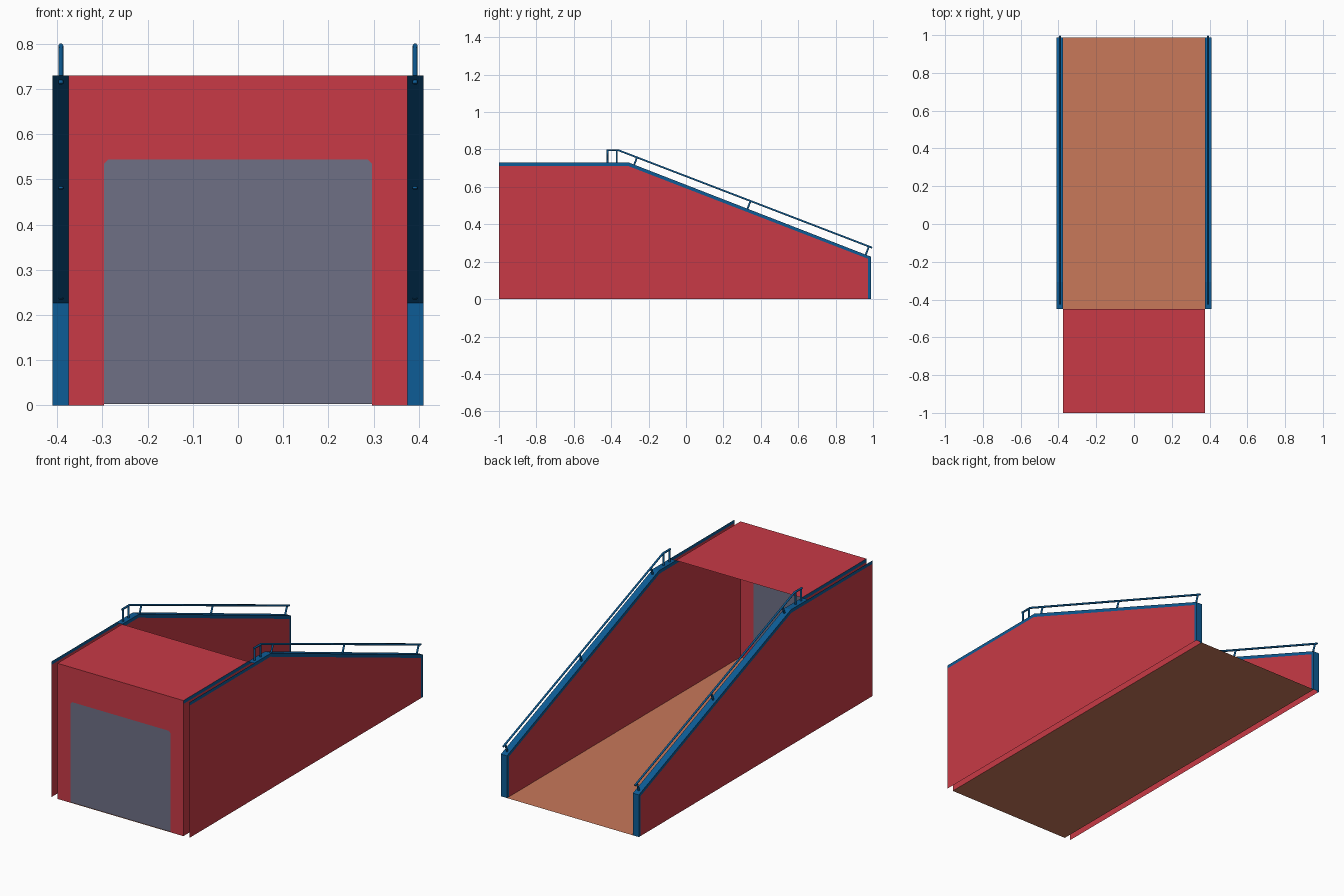
import bpy, bmesh
from mathutils import Vector

if "Cube" in bpy.data.objects:
    bpy.data.objects.remove(bpy.data.objects["Cube"])


def material(name, rgb):
    m = bpy.data.materials.new(name)
    m.diffuse_color = (*rgb, 1)
    m.use_nodes = True
    m.node_tree.nodes["Principled BSDF"].inputs["Base Color"].default_value = m.diffuse_color
    return m


RED = material("red", (0.578, 0.042, 0.061))
BLUE = material("blue", (0.004, 0.107, 0.305))
ORANGE = material("clay_orange", (0.578, 0.188, 0.102))
GREY = material("slate_grey", (0.156, 0.162, 0.235))

XI, XO = 0.375, 0.411      # inner and outer wall planes
H, ROOF_Y = 0.73, -0.45    # wall height, back edge of the roof
END, KNEE, LOW = 0.988, -0.306, 0.227


def sheets(name, mat, faces):
    """Object made of flat sheets: each is (points, facing direction)."""
    bm = bmesh.new()
    for pts, facing in faces:
        f = bm.faces.new([bm.verts.new(p) for p in pts])
        f.normal_update()
        if f.normal.dot(Vector(facing)) < 0:
            f.normal_flip()
    me = bpy.data.meshes.new(name)
    bm.to_mesh(me)
    bm.free()
    me.materials.append(mat)
    ob = bpy.data.objects.new(name, me)
    bpy.context.collection.objects.link(ob)
    return ob


# Floor and roof
sheets("floor", ORANGE, [([(-XI, -1, 0), (XI, -1, 0), (XI, END, 0), (-XI, END, 0)], (0, 0, 1))])
sheets("roof", RED, [([(-XI, -1, H), (XI, -1, H), (XI, ROOF_Y, H), (-XI, ROOF_Y, H)], (0, 0, 1))])

# Front wall with a door opening, and the door sheet
door = [(-0.297, 0.003), (-0.297, 0.535), (-0.288, 0.544),
        (0.288, 0.544), (0.297, 0.535), (0.297, 0.003)]
frame = [(-XI, 0), (-XI, H), (XI, H), (XI, 0), (0.297, 0)] + door[::-1] + [(-0.297, 0)]
sheets("front_wall", RED, [([(x, -1, z) for x, z in frame], (0, -1, 0))])
sheets("door", GREY, [([(x, -1, z) for x, z in door], (0, -1, 0))])

# Side profile (y, z): outer edge and the lower edge of the trim band
edge = [(-1, H), (KNEE, H), (END, LOW), (END, 0)]
band = [(-1, H - 0.018), (KNEE - 0.004, H - 0.018), (END - 0.016, LOW - 0.011), (END - 0.016, 0)]
cap = [(ROOF_Y, H)] + edge[1:]

for s, side in ((-1, "left"), (1, "right")):
    # Hollow wall: inner and outer panels
    for x, d, part in ((XI, -s, "inner"), (XO, s, "outer")):
        pts = [(s * x, y, z) for y, z in band + [(-1, 0)]]
        sheets(f"{side}_{part}_wall", RED, [(pts, (d, 0, 0))])
    # Trim: bands on both panels, cap over the top and the end
    faces = []
    for x, d in ((XI, -s), (XO, s)):
        for i in range(3):
            quad = [edge[i], edge[i + 1], band[i + 1], band[i]]
            faces.append(([(s * x, y, z) for y, z in quad], (d, 0, 0)))
    for (y0, z0), (y1, z1) in zip(cap, cap[1:]):
        faces.append(([(s * XI, y0, z0), (s * XO, y0, z0),
                       (s * XO, y1, z1), (s * XI, y1, z1)], (0, 1, 1)))
    sheets(f"{side}_trim", BLUE, faces)

    # Handrail with posts
    top, a, b = 0.796, Vector((-0.362, 0.796)), Vector((0.995, 0.275))
    run = (b - a).normalized()
    down = Vector((run.y, -run.x))
    paths = [[(-0.426, top), tuple(a), tuple(b)],
             [(-0.42, top), (-0.42, H)], [(-0.37, top), (-0.37, H)]]
    for y in (-0.262, 0.345, 0.978):
        p = a + (b - a) * ((y - a.x) / (b.x - a.x))
        paths.append([tuple(p), tuple(p + down * 0.049)])
    cu = bpy.data.curves.new(f"{side}_handrail", 'CURVE')
    cu.dimensions = '3D'
    cu.bevel_depth = 0.0055
    cu.bevel_resolution = 1
    cu.use_fill_caps = True
    for path in paths:
        sp = cu.splines.new('POLY')
        sp.points.add(len(path) - 1)
        for pt, (y, z) in zip(sp.points, path):
            pt.co = (s * 0.392, y, z, 1)
    cu.materials.append(BLUE)
    rail = bpy.data.objects.new(f"{side}_handrail", cu)
    bpy.context.collection.objects.link(rail)
    bpy.ops.object.select_all(action='DESELECT')
    rail.select_set(True)
    bpy.context.view_layer.objects.active = rail
    bpy.ops.object.convert(target='MESH')
